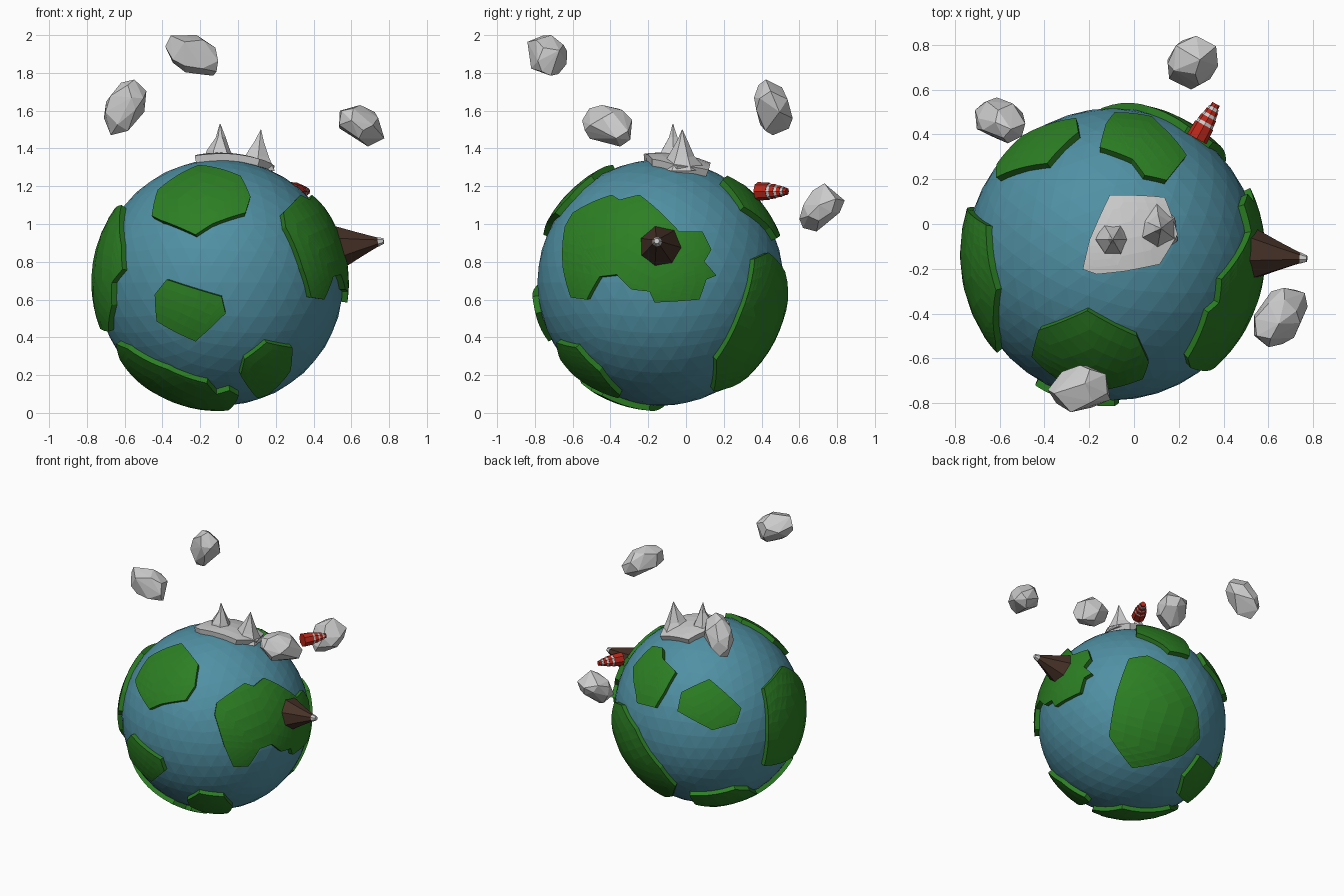
import bpy, bmesh, math, random
from mathutils import Vector, Matrix

if "Cube" in bpy.data.objects:
    bpy.data.objects.remove(bpy.data.objects["Cube"])

CENTRE = Vector((-0.095, -0.135, 0.69))
OCEAN_R, LAND_R = 0.652, 0.682
random.seed(4)


def material(name, rgb):
    m = bpy.data.materials.new(name)
    m.diffuse_color = (*rgb, 1)
    m.use_nodes = True
    m.node_tree.nodes["Principled BSDF"].inputs["Base Color"].default_value = m.diffuse_color
    return m


BLUE = material("ocean_blue", (0.08, 0.28, 0.37))
GREEN = material("land_green", (0.025, 0.21, 0.017))
BROWN = material("earth_brown", (0.06, 0.03, 0.02))
RED = material("paint_red", (0.5, 0.02, 0.01))


def finish(bm, name, mat=None):
    me = bpy.data.meshes.new(name)
    bm.to_mesh(me)
    bm.free()
    ob = bpy.data.objects.new(name, me)
    bpy.context.collection.objects.link(ob)
    if mat:
        me.materials.append(mat)
    return ob


# Drawing views: azimuth, elevation, globe centre on the drawing, units per metre
VIEWS = {
    "front": (0, 0, 220.5, 283, 189.3),
    "right": (90, 0, 661, 283, 189.3),
    "left": (270, 0, 0, 0, 100),
    "top": (0, 90, 1113, 255, 224),
    "bottom": (0, -90, 0, 0, 100),
    "back_left": (215, 25, 709, 710, 144),
    "back_right_low": (145, -25, 1134.5, 722, 144),
}


def patch(name, view, pts, mat=GREEN, radius=LAND_R):
    """Raised plate: an outline drawn in a view, wrapped on the globe."""
    az, el, cx, cy, s = VIEWS[view]
    a, e = math.radians(az), math.radians(el)
    right = Vector((math.cos(a), math.sin(a), 0))
    toward = Vector((math.sin(a) * math.cos(e), -math.cos(a) * math.cos(e), math.sin(e)))
    up = toward.cross(right)
    bm = bmesh.new()
    bm.faces.new([bm.verts.new(((x - cx) / s, (cy - y) / s, 0)) for x, y in pts])
    bmesh.ops.triangulate(bm, faces=bm.faces[:])
    for v in bm.verts:
        x, y = v.co.x, v.co.y
        v.co = right * x + up * y + toward * math.sqrt(max(0.0005, radius**2 - x * x - y * y))
    bmesh.ops.subdivide_edges(bm, edges=bm.edges[:], cuts=4, use_grid_fill=True)
    for v in bm.verts:
        v.co = v.co.normalized() * radius
    bm.normal_update()
    if sum(f.normal.dot(f.calc_center_median()) * f.calc_area() for f in bm.faces) < 0:
        bmesh.ops.reverse_faces(bm, faces=bm.faces[:])
    bmesh.ops.translate(bm, vec=CENTRE, verts=bm.verts[:])
    ob = finish(bm, name, mat)
    mod = ob.modifiers.new("thickness", 'SOLIDIFY')
    mod.thickness, mod.offset = 0.06, -1


def tower(name, base, axis, rings, sides, mat=None, jitter=0.0):
    """Rings of (distance, radius) lofted along an axis."""
    rot = Vector(axis).to_track_quat('Z', 'Y').to_matrix()
    bm = bmesh.new()
    loops = []
    for d, r in rings:
        loops.append([])
        for i in range(sides):
            t, k = 2 * math.pi * i / sides, r * (1 + random.uniform(-jitter, jitter))
            loops[-1].append(bm.verts.new(Vector(base) + rot @ Vector((k * math.cos(t), k * math.sin(t), d))))
    for lo, hi in zip(loops, loops[1:]):
        for i in range(sides):
            j = (i + 1) % sides
            bm.faces.new((lo[i], lo[j], hi[j], hi[i]))
    bm.faces.new(loops[0][::-1])
    bm.faces.new(loops[-1])
    finish(bm, name, mat)


def rock(name, lo, hi, axis):
    """Faceted boulder stretched along an axis, fitted into a box."""
    lo, hi, axis = Vector(lo), Vector(hi), Vector(axis).normalized()
    pts = []
    while len(pts) < 20:
        p = Vector([random.gauss(0, 1) for _ in range(3)]).normalized()
        if all((p - q).length > 0.5 for q in pts):
            pts.append(p)
    pts = [p + axis * p.dot(axis) * 0.6 for p in pts]
    mn = [min(p[i] for p in pts) for i in range(3)]
    mx = [max(p[i] for p in pts) for i in range(3)]
    bm = bmesh.new()
    for p in pts:
        bm.verts.new([lo[i] + (hi[i] - lo[i]) * (p[i] - mn[i]) / (mx[i] - mn[i]) for i in range(3)])
    bmesh.ops.convex_hull(bm, input=bm.verts[:])
    finish(bm, name)


# Ocean globe
bm = bmesh.new()
bmesh.ops.create_icosphere(bm, subdivisions=4, radius=OCEAN_R, matrix=Matrix.Translation(CENTRE))
finish(bm, "ocean", BLUE)

# Land plates
patch("land_front_upper", "front", [(152, 216), (158, 190), (199, 165), (241, 176), (251, 197),
      (246, 213), (213, 224), (196, 235), (160, 220)])
patch("land_front_lower", "front", [(155, 295), (167, 280), (222, 297), (226, 314), (196, 342), (157, 322)])
patch("land_front_right_low", "front", [(241, 376), (245, 360), (267, 343), (293, 348), (291, 372),
      (268, 396), (258, 399)])
patch("land_right", "right", [(563, 268), (565, 227), (573, 213), (612, 195), (620, 200), (640, 195),
      (680, 232), (703, 232), (712, 250), (705, 262), (717, 276), (707, 280), (700, 300), (655, 303),
      (650, 292), (632, 290), (617, 275), (600, 277), (587, 300), (571, 298)])
patch("land_back", "back_right_low", [(1105, 745), (1110, 705), (1123, 665), (1142, 661), (1170, 676),
      (1194, 716), (1197, 742), (1180, 760), (1130, 775)])
patch("land_back_upper", "top", [(1100, 148), (1106, 125), (1115, 113), (1152, 117), (1160, 125),
      (1187, 156), (1167, 181), (1145, 176), (1133, 160)])
patch("land_back_left_upper", "back_left", [(678, 712), (682, 693), (710, 680), (742, 709), (737, 724), (713, 731)])
patch("land_back_left_low", "back_right_low", [(1181, 797), (1184, 780), (1199, 758), (1218, 768),
      (1213, 780), (1195, 803)])
patch("land_left", "left", [(28, -32), (39, -20), (44, -7), (37, 0), (35, 12), (22, 26), (-21, 19),
      (-20, -6), (-13, -36), (5, -40), (16, -41)])
patch("land_bottom", "bottom", [(-55, -24), (-49, -32), (-28, -42), (-7, -42), (-2, -34), (5, -37),
      (10, -31), (4, -6), (-30, 6), (-42, -2), (-53, -13)])

# Mountains on top
patch("mountain_base", "top", [(1083, 270), (1090, 240), (1110, 196), (1165, 198), (1178, 235),
      (1160, 265), (1125, 272), (1097, 275)], None, 0.688)
tower("mountain_peak_left", (-0.095, -0.07, 1.33), (0, 0, 1),
      [(0, 0.1), (0.06, 0.06), (0.13, 0.025), (0.2, 0.002)], 6, None, 0.2)
tower("mountain_peak_right", (0.10, -0.02, 1.29), (0.1, 0, 1),
      [(0, 0.11), (0.07, 0.065), (0.15, 0.025), (0.21, 0.002)], 6, None, 0.2)

# Volcano on the right
V_BASE, V_AXIS = Vector((0.52, -0.137, 0.872)), Vector((0.25, -0.018, 0.038)).normalized()
tower("volcano", V_BASE, V_AXIS, [(0, 0.125), (0.13, 0.065), (0.225, 0.024)], 7, BROWN)
tower("volcano_cap", V_BASE + V_AXIS * 0.225, V_AXIS, [(0, 0.026), (0.03, 0.015)], 7)

# Striped lighthouse
L_BASE, L_AXIS = Vector((0.28, 0.38, 1.173)), Vector((0.48, 0.87, 0.0)).normalized()
stages = [(0, .07, .049), (.07, .085, .042), (.085, .11, .04), (.11, .125, .034),
          (.125, .145, .031), (.145, .16, .026), (.16, .178, .02)]
for i, (start, end, r) in enumerate(stages):
    tower(f"lighthouse_band_{i + 1}", L_BASE + L_AXIS * start, L_AXIS,
          [(0, r), (end - start, r * 0.93)], 8, None if i % 2 else RED)

# Floating rocks
rock("rock_front", (-.385, -.84, 1.785), (-.105, -.63, 2.0), (1, 0.2, -0.5))
rock("rock_left", (-.71, .36, 1.47), (-.485, .565, 1.765), (0.4, -0.3, 1))
rock("rock_right", (.535, -.55, 1.41), (.775, -.285, 1.63), (1, 0.4, -0.4))
rock("rock_back", (.15, .60, .96), (.375, .84, 1.215), (0.2, 0.7, 0.7))
